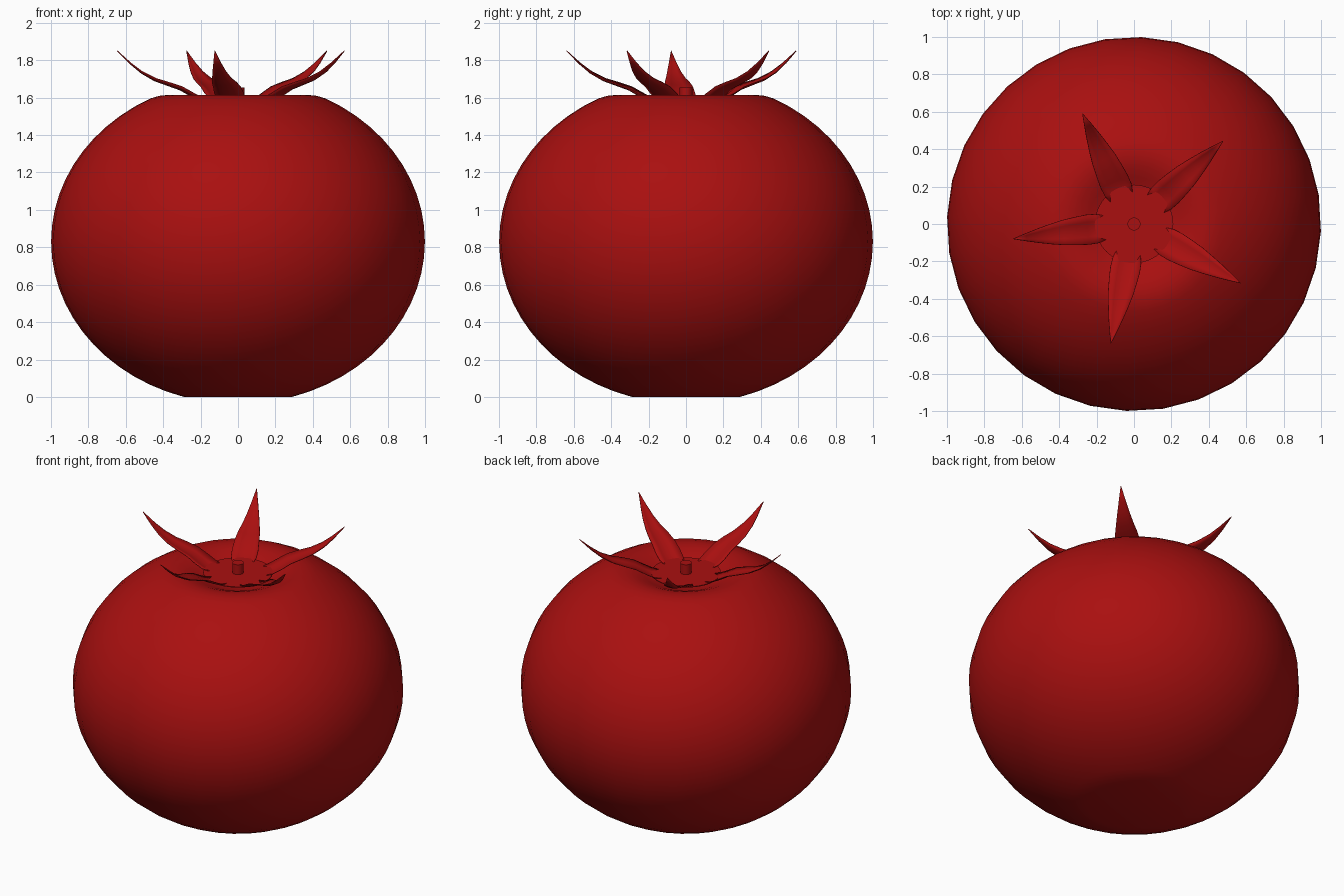
import bpy, bmesh, math
from mathutils import Vector, Matrix

cube = bpy.data.objects.get("Cube")
if cube:
    bpy.data.objects.remove(cube, do_unlink=True)

red = bpy.data.materials.new("tomato red")
red.use_nodes = True
colour = (0.4, 0.005, 0.005, 1)
red.diffuse_color = colour
red.node_tree.nodes["Principled BSDF"].inputs["Base Color"].default_value = colour


def finish(name, bm, angle):
    bmesh.ops.recalc_face_normals(bm, faces=bm.faces)
    mesh = bpy.data.meshes.new(name)
    bm.to_mesh(mesh)
    bm.free()
    mesh.materials.append(red)
    obj = bpy.data.objects.new(name, mesh)
    bpy.context.collection.objects.link(obj)
    bpy.ops.object.select_all(action="DESELECT")
    obj.select_set(True)
    bpy.context.view_layer.objects.active = obj
    bpy.ops.object.shade_smooth_by_angle(angle=math.radians(angle))
    return obj


def lathe(name, profile, sides, turn=0, angle=40):
    """Revolve (radius, height) points; zero radius closes an end."""
    bm = bmesh.new()
    rings = []
    for r, z in profile:
        count = sides if r > 0 else 1
        rings.append([bm.verts.new((r * math.cos(turn + math.tau * i / sides),
                                    r * math.sin(turn + math.tau * i / sides), z))
                      for i in range(count)])
    for a, b in zip(rings, rings[1:]):
        for i in range(sides):
            j = (i + 1) % sides
            corners = [a[i % len(a)], a[j % len(a)], b[j % len(b)], b[i % len(b)]]
            bm.faces.new(list(dict.fromkeys(corners)))
    return finish(name, bm, angle)


# Fruit: squashed ball with a flat base and a dimpled top
MID, HALF = 0.83, 0.867
steps = 24
low, high = math.radians(-73.2), math.radians(62)
profile = [(0, 0)]
for i in range(steps + 1):
    t = low + (high - low) * i / steps
    profile.append((math.cos(t), MID + HALF * math.sin(t)))
profile += [(0.42, 1.61), (0.37, 1.615), (0.31, 1.605), (0.25, 1.582),
            (0.18, 1.55), (0.1, 1.53), (0, 1.525)]
lathe("fruit_body", profile, 32, math.radians(-2.3))

# Calyx disc and stem stub
lathe("calyx_disc", [(0, 1.56), (0.12, 1.565), (0.21, 1.585), (0.21, 1.59), (0, 1.59)], 32)
lathe("stem", [(0, 1.58), (0.035, 1.58), (0.035, 1.655), (0, 1.655)], 16)

# Leaf stations: distance from centre, half width, height
stations = [(0.14, 0.06, 1.568), (0.2, 0.078, 1.58), (0.25, 0.08, 1.605),
            (0.31, 0.075, 1.64), (0.38, 0.067, 1.665), (0.45, 0.053, 1.69),
            (0.52, 0.037, 1.73), (0.58, 0.021, 1.78), (0.65, 0.001, 1.85)]


def leaf(name, degrees):
    bm = bmesh.new()
    spin = Matrix.Rotation(math.radians(degrees), 3, "Z")
    rows = []
    for r, w, z in stations:
        rows.append([bm.verts.new(spin @ Vector((r, w * s, z + 0.25 * w * s * s)))
                     for s in (-1, -0.5, 0, 0.5, 1)])
    for a, b in zip(rows, rows[1:]):
        for i in range(4):
            bm.faces.new((a[i], b[i], b[i + 1], a[i + 1]))
    obj = finish(name, bm, 60)
    solid = obj.modifiers.new("thickness", "SOLIDIFY")
    solid.thickness = 0.004
    solid.offset = 0


for n in range(5):
    leaf(f"leaf_{n + 1}", 43 + 72 * n)
